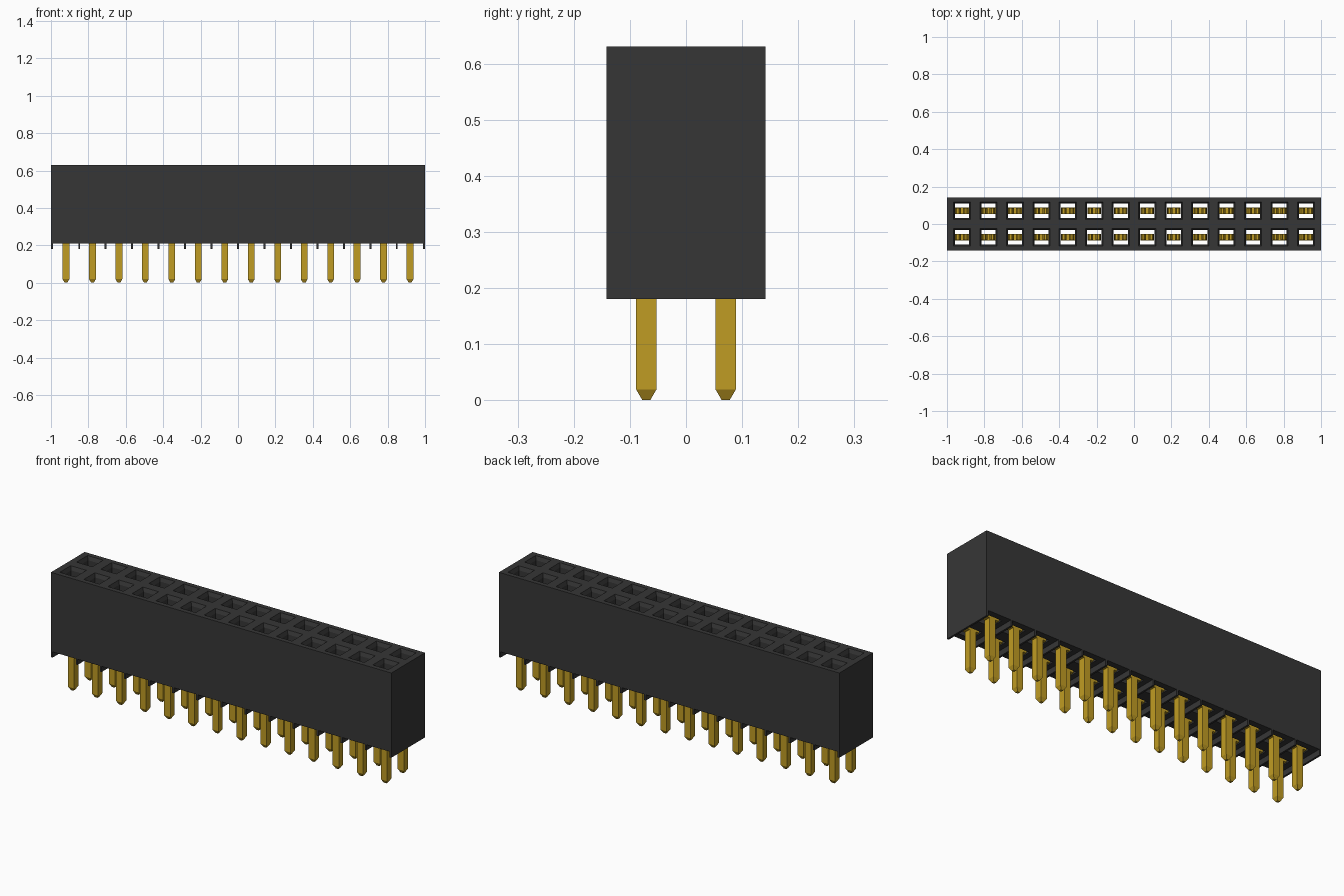
import bpy
import bmesh

COLS, PITCH = 14, 0.1415
HALF_X, HALF_Y = 1.0, 0.1415
BASE, TOP, FOOT = 0.21, 0.63, 0.18
COLUMN_X = [(i - (COLS - 1) / 2) * PITCH for i in range(COLS)]
ROW_Y = [-PITCH / 2, PITCH / 2]

old = bpy.data.objects.get("Cube")
if old:
    bpy.data.objects.remove(old, do_unlink=True)


def material(name, color, roughness):
    mat = bpy.data.materials.new(name)
    mat.use_nodes = True
    mat.diffuse_color = color
    shader = mat.node_tree.nodes["Principled BSDF"]
    shader.inputs["Base Color"].default_value = color
    shader.inputs["Roughness"].default_value = roughness
    return mat


black = material("black plastic", (0.037, 0.037, 0.037, 1), 0.6)
gold = material("gold metal", (0.53, 0.335, 0.017, 1), 0.5)


def ring(bm, x0, x1, y0, y1, z):
    return [bm.verts.new((x, y, z)) for x, y in
            ((x0, y0), (x1, y0), (x1, y1), (x0, y1))]


def loft(bm, rings, capped=True):
    """Skin a stack of rectangles."""
    for a, b in zip(rings, rings[1:]):
        for i in range(4):
            j = (i + 1) % 4
            bm.faces.new((a[i], a[j], b[j], b[i]))
    if capped:
        bm.faces.new(rings[0][::-1])
        bm.faces.new(rings[-1])


def column(bm, sections):
    """Solid through sections of (centre x, centre y, half x, half y, z)."""
    loft(bm, [ring(bm, x - hx, x + hx, y - hy, y + hy, z)
              for x, y, hx, hy, z in sections])


def finish(bm, name, mat):
    bmesh.ops.recalc_face_normals(bm, faces=bm.faces)
    mesh = bpy.data.meshes.new(name)
    bm.to_mesh(mesh)
    bm.free()
    mesh.materials.append(mat)
    obj = bpy.data.objects.new(name, mesh)
    bpy.context.collection.objects.link(obj)
    return obj


# Housing: one cell per socket, each with a funnel mouth and a through shaft
bm = bmesh.new()
edges_x = [-HALF_X] + [x + PITCH / 2 for x in COLUMN_X[:-1]] + [HALF_X]
edges_y = [-HALF_Y, 0, HALF_Y]
for i, cx in enumerate(COLUMN_X):
    for j, cy in enumerate(ROW_Y):
        cell = (edges_x[i], edges_x[i + 1], edges_y[j], edges_y[j + 1])

        def hole(h):
            return (cx - h, cx + h, cy - h, cy + h)

        loft(bm, [ring(bm, *cell, TOP), ring(bm, *hole(0.046), TOP),
                  ring(bm, *hole(0.038), TOP - 0.02),
                  ring(bm, *hole(0.038), BASE), ring(bm, *cell, BASE)], False)
bmesh.ops.remove_doubles(bm, verts=bm.verts, dist=0.0001)
bmesh.ops.bridge_loops(bm, edges=[e for e in bm.edges if e.is_boundary])
finish(bm, "housing", black)

# Standoff ribs under the housing, between the columns and at both ends
bm = bmesh.new()
for x in edges_x:
    cx = max(-HALF_X + 0.005, min(HALF_X - 0.005, x))
    column(bm, [(cx, 0, 0.005, HALF_Y, z) for z in (FOOT, BASE)])
finish(bm, "standoff_ribs", black)

# Contacts: tapered pin, cross bar and two spring tines in every shaft
for row, cy in zip(("front", "back"), ROW_Y):
    for i, cx in enumerate(COLUMN_X):
        bm = bmesh.new()
        column(bm, [(cx, cy, 0.007, 0.007, 0), (cx, cy, 0.018, 0.018, 0.019),
                    (cx, cy, 0.018, 0.018, 0.22)])
        column(bm, [(cx, cy, 0.037, 0.018, z) for z in (0.215, 0.26)])
        for side in (-1, 1):
            column(bm, [(cx + side * off, cy, 0.006, 0.016, z) for off, z in
                        ((0.03, 0.26), (0.028, 0.34), (0.012, 0.46), (0.022, 0.51))])
        finish(bm, f"{row}_contact_{i + 1}", gold)
